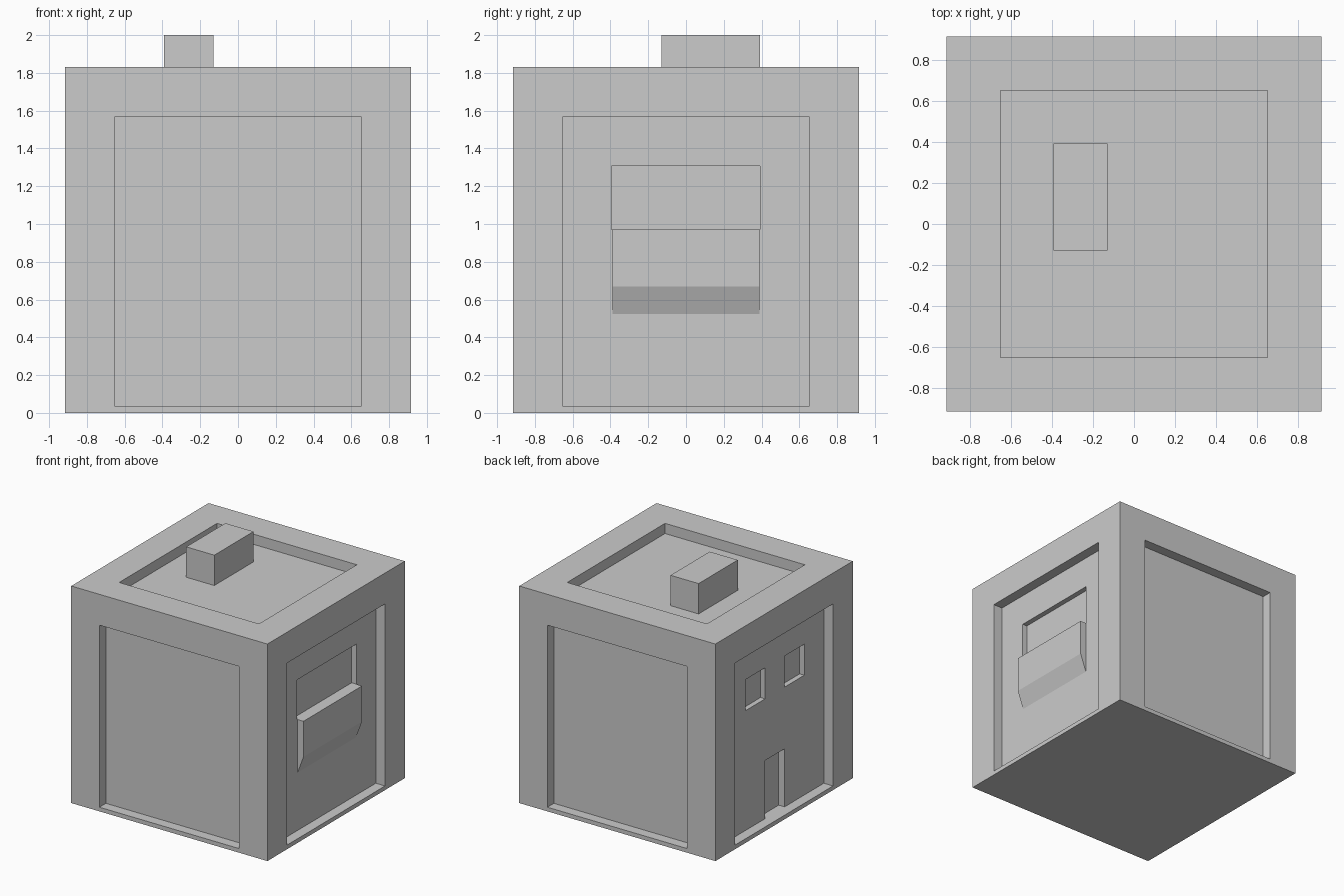
import bpy, bmesh

if "Cube" in bpy.data.objects:
    bpy.data.objects.remove(bpy.data.objects["Cube"])

HALF, TOP = 0.915, 1.83      # block half-width and roof rim height
PANEL = 0.652                # half-width of the recessed panels
SUNK = HALF - 0.086          # distance of recessed faces from the centre
FLOOR = 0.035                # bottom of wall recesses
OUT = 1.1                    # cutters reach past the block


def box(name, x, y, z):
    bm = bmesh.new()
    bmesh.ops.create_cube(bm, size=1)
    for v in bm.verts:
        for i, (a, b) in enumerate((x, y, z)):
            v.co[i] = a if v.co[i] < 0 else b
    me = bpy.data.meshes.new(name)
    bm.to_mesh(me)
    bm.free()
    ob = bpy.data.objects.new(name, me)
    bpy.context.collection.objects.link(ob)
    return ob


def cut(target, x, y, z):
    cutter = box("cutter", x, y, z)
    cutter.hide_render = True
    mod = target.modifiers.new("cut", 'BOOLEAN')
    mod.operation, mod.solver, mod.object = 'DIFFERENCE', 'EXACT', cutter
    bpy.context.view_layer.objects.active = target
    bpy.ops.object.modifier_apply(modifier=mod.name)
    bpy.data.objects.remove(cutter)


# Main block of the house
house = box("house_block", (-HALF, HALF), (-HALF, HALF), (0, TOP))

# Recessed panels on the four walls and the roof
across, tall = (-PANEL, PANEL), (FLOOR, 1.57)
for side in ((SUNK, OUT), (-OUT, -SUNK)):
    cut(house, side, across, tall)
    cut(house, across, side, tall)
cut(house, across, across, (TOP - 0.086, 2.1))

# Left wall: two windows and a door
for y in ((0.13, 0.392), (-0.392, -0.13)):
    cut(house, (-OUT, -SUNK + 0.043), y, (1.045, 1.307))
cut(house, (-OUT, -SUNK + 0.055), (-0.13, 0.13), (FLOOR, 0.525))

# Right wall: wide window
cut(house, (SUNK - 0.043, OUT), (-0.395, 0.392), (0.97, 1.307))

# Planter below the wide window, its lower front edge slanting to the wall
planter = box("window_planter", (SUNK - 0.01, SUNK + 0.055), (-0.39, 0.39), (0.52, 0.97))
bm = bmesh.new()
bm.from_mesh(planter.data)
profile = [(SUNK - 0.01, 0.97), (SUNK + 0.055, 0.97), (SUNK + 0.055, 0.67),
           (SUNK, 0.523), (SUNK - 0.01, 0.523)]
bm.clear()
face = bm.faces.new([bm.verts.new((x, -0.39, z)) for x, z in profile])
ext = bmesh.ops.extrude_face_region(bm, geom=[face])
bmesh.ops.translate(bm, vec=(0, 0.78, 0),
                    verts=[g for g in ext["geom"] if isinstance(g, bmesh.types.BMVert)])
if len(bm.faces) == 6:       # close the starting end cap if extrusion moved it
    bm.faces.new([v for v in bm.verts if v.co.y < 0])
bmesh.ops.recalc_face_normals(bm, faces=bm.faces)
bm.to_mesh(planter.data)
bm.free()

# Chimney standing on the sunken roof
box("chimney", (-0.392, -0.13), (-0.13, 0.392), (TOP - 0.09, 2.0))
